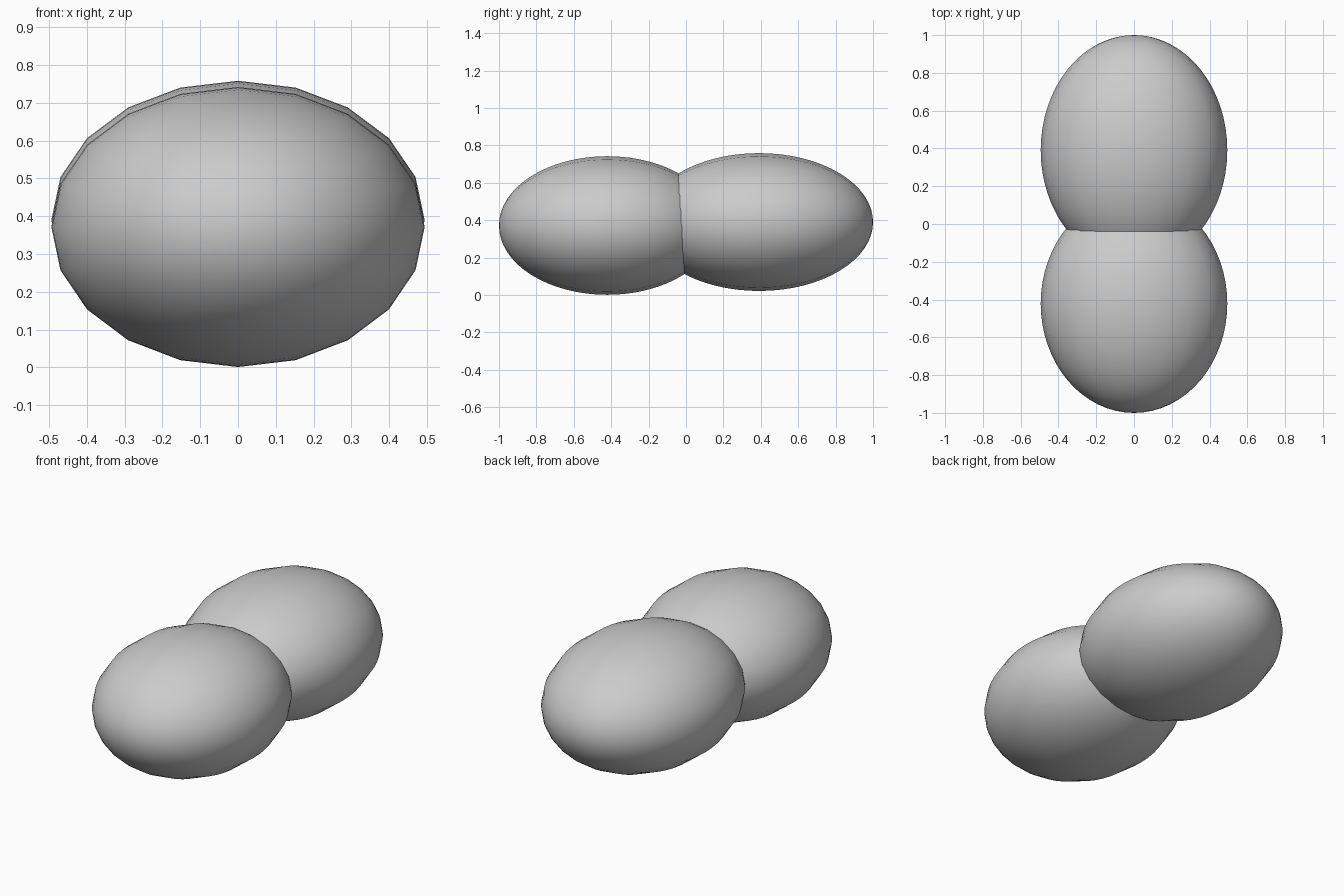
import bpy
import math

if "Cube" in bpy.data.objects:
    bpy.data.objects.remove(bpy.data.objects["Cube"])


def ellipsoid(name, centre, radii, segments=20, rings=32):
    # Sphere with its poles along y, stretched to the given half sizes
    bpy.ops.mesh.primitive_uv_sphere_add(segments=segments, ring_count=rings, radius=1)
    ob = bpy.context.object
    ob.name = name
    ob.rotation_euler = (math.pi / 2, 0, 0)
    bpy.ops.object.transform_apply(rotation=True)
    ob.scale = radii
    bpy.ops.object.transform_apply(scale=True)
    ob.location = centre
    bpy.ops.object.shade_smooth()
    return ob


# Front lobe, sitting on the ground
ellipsoid("front_lobe", (0, -0.421, 0.3715), (0.494, 0.579, 0.3705))
# Back lobe, slightly longer and higher, overlapping the front one
ellipsoid("back_lobe", (0, 0.391, 0.390), (0.494, 0.609, 0.3685))
